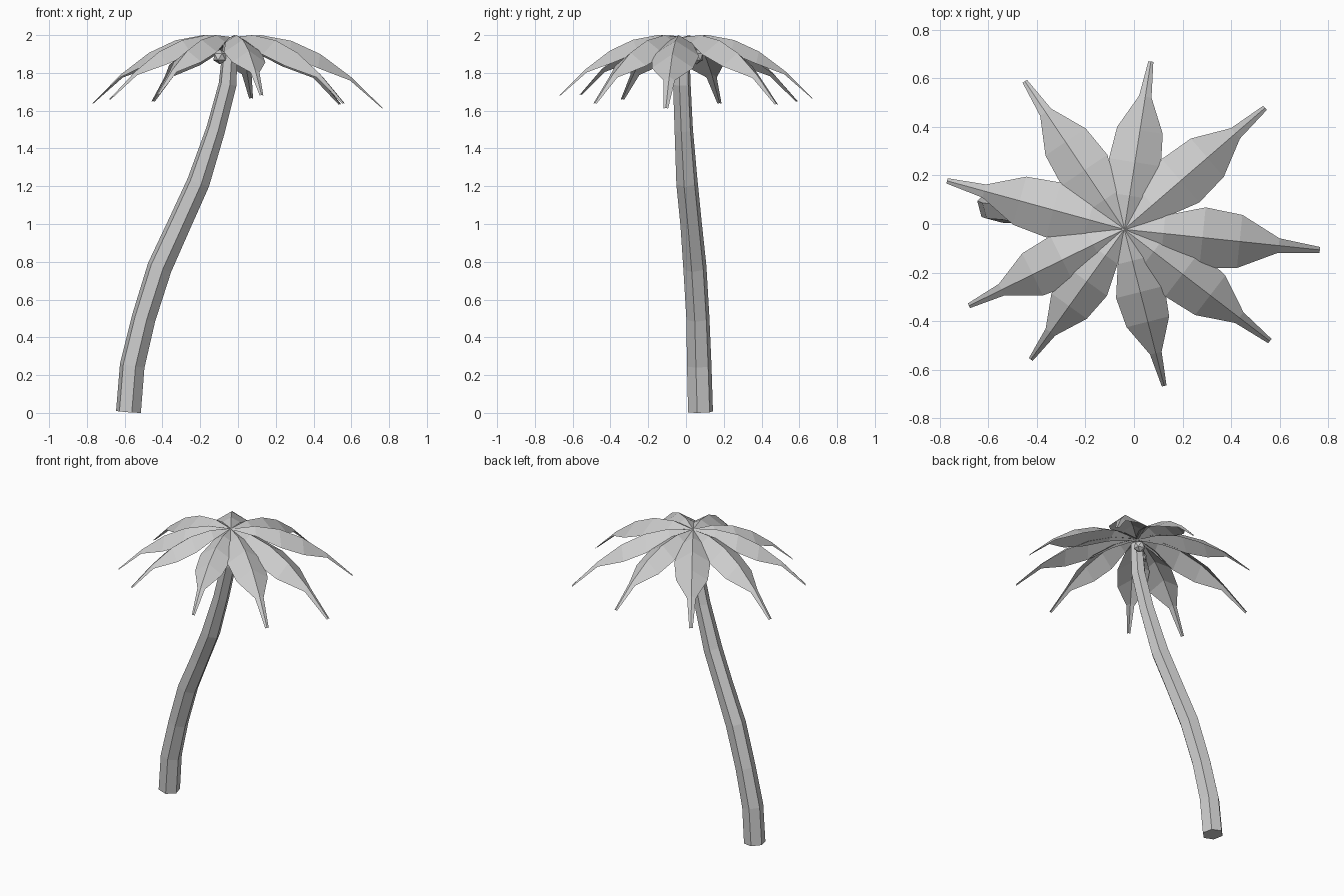
import bpy, bmesh, math
from mathutils import Vector

if "Cube" in bpy.data.objects:
    bpy.data.objects.remove(bpy.data.objects["Cube"])

grey = bpy.data.materials.new("plain grey")
grey.use_nodes = True
grey.diffuse_color = (0.6, 0.6, 0.6, 1)
grey.node_tree.nodes["Principled BSDF"].inputs["Base Color"].default_value = grey.diffuse_color


def make_object(name, bm):
    bmesh.ops.recalc_face_normals(bm, faces=bm.faces)
    mesh = bpy.data.meshes.new(name)
    bm.to_mesh(mesh)
    bm.free()
    mesh.materials.append(grey)
    obj = bpy.data.objects.new(name, mesh)
    bpy.context.collection.objects.link(obj)
    return obj


# Curved six-sided trunk: centre x, y, z and radius of each ring
path = [(-.58, .077, .005, .068), (-.56, .07, .25, .067), (-.5, .063, .5, .063),
        (-.415, .047, .77, .063), (-.31, .027, 1.0, .058), (-.21, .005, 1.22, .058),
        (-.118, -.012, 1.5, .05), (-.055, -.022, 1.74, .048), (-.04, -.022, 1.95, .04)]
bm = bmesh.new()
rings = []
for i, (x, y, z, r) in enumerate(path):
    a, b = path[max(i - 1, 0)], path[min(i + 1, len(path) - 1)]
    t = Vector(b[:3]) - Vector(a[:3])
    ring = []
    for k in range(6):
        ang = math.radians(45 + 60 * k)
        ox, oy = r * math.cos(ang), r * math.sin(ang)
        tilt = -(ox * t.x + oy * t.y) / t.z
        ring.append(bm.verts.new((x + ox, y + oy, max(0, z + tilt))))
    rings.append(ring)
for low, high in zip(rings, rings[1:]):
    for k in range(6):
        n = (k + 1) % 6
        bm.faces.new((low[k], low[n], high[n], high[k]))
bm.faces.new(rings[0])
bm.faces.new(rings[-1])
make_object("trunk", bm)

# Folded fronds: fraction of length, ridge drop, half width, edge drop
section = [(0, .012, .012, .005), (.2, 0, .075, .045), (.4, .03, .125, .08),
           (.59, .1, .11, .075), (.79, .22, .03, .02), (1, .385, .012, .004)]
crown = Vector((-.04, -.022, 2.0))
fronds = [(81, .70), (40.8, .766), (-6, .81), (-37.5, .756), (-75.7, .666),
          (-125.7, .66), (-153.8, .713), (164.7, .757), (123.9, .735)]
for number, (angle, length) in enumerate(fronds, 1):
    ang = math.radians(angle)
    out = Vector((math.cos(ang), math.sin(ang), 0))
    side = Vector((-out.y, out.x, 0))
    s = length / .81
    bm = bmesh.new()
    rows = []
    for t, drop, half, fold in section:
        ridge = crown + out * t * length - Vector((0, 0, drop * s))
        rows.append([bm.verts.new(ridge + side * half * s * k - Vector((0, 0, fold * s * abs(k))))
                     for k in (-1, 0, 1)])
    for p, q in zip(rows, rows[1:]):
        for k in (0, 1):
            bm.faces.new((p[k], q[k], q[k + 1], p[k + 1]))
    make_object(f"frond_{number}", bm)

# Pair of faceted fruits under the crown
for number, place in enumerate([(-.095, -.045, 1.885), (0, .055, 1.885)], 1):
    bm = bmesh.new()
    bmesh.ops.create_icosphere(bm, subdivisions=1, radius=.04)
    bmesh.ops.translate(bm, verts=bm.verts, vec=place)
    make_object(f"fruit_{number}", bm)
